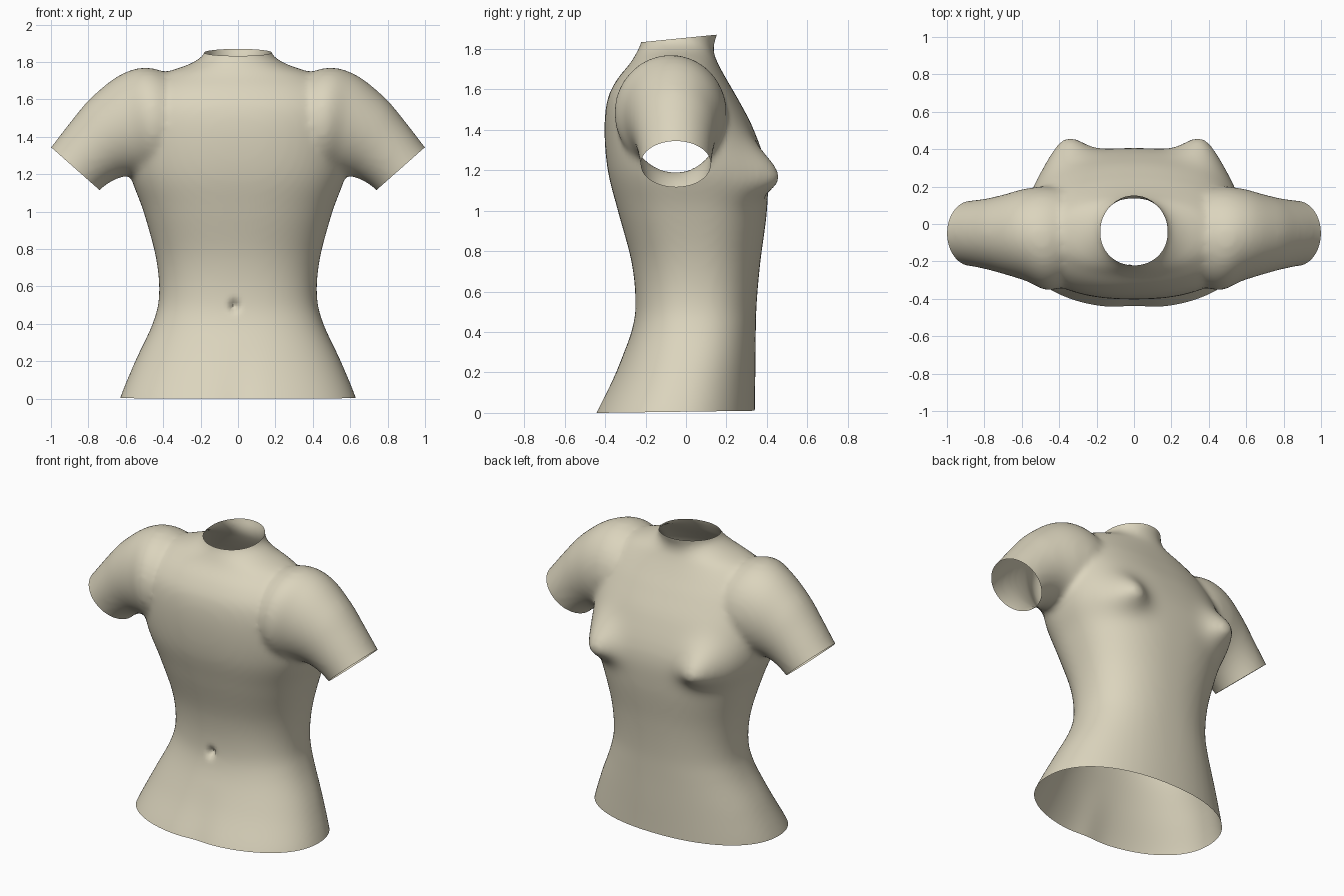
import bpy, bmesh, math
from mathutils import Vector

if "Cube" in bpy.data.objects:
    bpy.data.objects.remove(bpy.data.objects["Cube"])

# Torso stations: z, half width, y of the -y side, y of the +y side, squareness
TORSO = [
    (-0.12, 0.66, -0.50, 0.34, 2.2), (0.0, 0.632, -0.45, 0.34, 2.2),
    (0.2, 0.55, -0.35, 0.343, 2.2), (0.4, 0.457, -0.27, 0.345, 2.3),
    (0.55, 0.422, -0.25, 0.35, 2.3), (0.75, 0.438, -0.27, 0.368, 2.3),
    (1.0, 0.505, -0.337, 0.40, 2.4), (1.2, 0.575, -0.387, 0.40, 2.4),
    (1.4, 0.585, -0.403, 0.335, 2.4), (1.55, 0.56, -0.388, 0.258, 2.4),
    (1.65, 0.51, -0.34, 0.20, 2.3), (1.73, 0.42, -0.275, 0.157, 2.1),
    (1.785, 0.27, -0.243, 0.137, 2.0), (1.83, 0.192, -0.222, 0.14, 2.0),
    (1.87, 0.175, -0.215, 0.155, 2.0), (1.95, 0.17, -0.21, 0.17, 2.0),
]
# Sleeve stations: upper x, z, lower x, z, y of the -y side, y of the +y side
SLEEVE = [
    (0.25, 1.68, 0.25, 1.30, -0.27, 0.16), (0.46, 1.768, 0.42, 1.20, -0.355, 0.20),
    (0.62, 1.737, 0.53, 1.19, -0.305, 0.19), (0.78, 1.615, 0.60, 1.19, -0.268, 0.158),
    (0.89, 1.487, 0.67, 1.165, -0.243, 0.137), (1.0, 1.345, 0.74, 1.115, -0.225, 0.125),
    (1.07, 1.265, 0.81, 1.035, -0.22, 0.12),
]


def smooth_stations(rows, steps):
    """Catmull-Rom interpolation between stations."""
    out = []
    for i in range(len(rows) - 1):
        a, b = rows[max(i - 1, 0)], rows[i]
        c, d = rows[i + 1], rows[min(i + 2, len(rows) - 1)]
        for k in range(steps):
            t = k / steps
            out.append([0.5 * (2*q + (r - p)*t + (2*p - 5*q + 4*r - s)*t*t
                               + (3*q - p - 3*r + s)*t**3)
                        for p, q, r, s in zip(a, b, c, d)])
    return out + [list(rows[-1])]


def loft(bm, rings):
    """Closed tube through rings of points."""
    loops = [[bm.verts.new(p) for p in ring] for ring in rings]
    n = len(loops[0])
    faces = [bm.faces.new((a[j], a[(j+1) % n], b[(j+1) % n], b[j]))
             for a, b in zip(loops, loops[1:]) for j in range(n)]
    faces += [bm.faces.new(loops[0]), bm.faces.new(loops[-1])]
    bmesh.ops.recalc_face_normals(bm, faces=faces)


def power(v, n):
    return math.copysign(abs(v) ** (2 / n), v)


def torso_ring(z, w, y0, y1, n, count=96):
    ring = []
    for j in range(count):
        a = 2 * math.pi * j / count
        x = w * power(math.cos(a), n)
        s = math.sin(a)
        y = (y0 + y1) / 2 + (y1 - y0) / 2 * power(s, n)
        # pair of rounded points on the +y side
        if s > 0:
            sz = 0.15 if z > 1.16 else 0.085
            y += 0.12 * min(1, s * 2) * math.exp(
                -((abs(x) - 0.37) / 0.12) ** 2 - ((z - 1.16) / sz) ** 2)
        # shallow channel down the middle of the lower -y side
        elif z < 0.3:
            y += 0.014 * math.exp(-(x / 0.09) ** 2) * (1 - max(z, 0) / 0.3)
        ring.append((x, y, z))
    return ring


def sleeve_ring(ux, uz, lx, lz, y0, y1, side, count=48):
    ring = []
    for j in range(count):
        a = 2 * math.pi * j / count
        t = 0.5 + 0.5 * math.cos(a)
        ring.append((side * (lx + (ux - lx) * t),
                     (y0 + y1) / 2 + (y1 - y0) / 2 * math.sin(a),
                     lz + (uz - lz) * t))
    return ring


# Solid torso and both sleeves
bm = bmesh.new()
loft(bm, [torso_ring(*r) for r in smooth_stations(TORSO, 6)])
for side in (1, -1):
    loft(bm, [sleeve_ring(*r, side) for r in smooth_stations(SLEEVE, 5)])
mesh = bpy.data.meshes.new("torso_form")
bm.to_mesh(mesh)
bm.free()
form = bpy.data.objects.new("torso_form", mesh)
bpy.context.collection.objects.link(form)

# Blend them into one skin
remesh = form.modifiers.new("blend", 'REMESH')
remesh.mode = 'VOXEL'
remesh.voxel_size = 0.018
relax = form.modifiers.new("relax", 'SMOOTH')
relax.factor = 0.5
relax.iterations = 10
bpy.context.view_layer.update()
deps = bpy.context.evaluated_depsgraph_get()
skin = bpy.data.meshes.new_from_object(form.evaluated_get(deps))
bpy.data.objects.remove(form)

bm = bmesh.new()
bm.from_mesh(skin)

# Small navel dent
for v in bm.verts:
    if v.co.y < -0.1:
        v.co.y += 0.04 * math.exp(-((v.co.x + 0.02) / 0.022) ** 2
                                  - ((v.co.z - 0.495) / 0.028) ** 2)


def cut(point, normal, where):
    """Open the skin beyond a plane, only in the chosen region."""
    faces = [f for f in bm.faces if where(f.calc_center_median())]
    geom = set(faces)
    for f in faces:
        geom.update(f.verts)
        geom.update(f.edges)
    bmesh.ops.bisect_plane(bm, geom=list(geom), plane_co=point, plane_no=normal,
                           clear_outer=True)


# Hem, neck and sleeve openings
cut(Vector((0, 0, 0.006)), Vector((0, 0.014, -1)), lambda c: c.z < 0.2)
cut(Vector((0, -0.03, 1.852)), Vector((0, -0.1, 1)), lambda c: c.z > 1.7 and abs(c.x) < 0.3)
for side in (1, -1):
    cut(Vector((side * 0.87, 0, 1.23)), Vector((side * 0.23, 0, -0.26)),
        lambda c: c.x * side > 0.66 and c.z > 0.8)
bm.to_mesh(skin)
bm.free()

shirt = bpy.data.objects.new("shirt_body", skin)
bpy.context.collection.objects.link(shirt)
cloth = bpy.data.materials.new("beige cloth")
cloth.diffuse_color = (0.71, 0.66, 0.51, 1)
cloth.use_nodes = True
cloth.node_tree.nodes["Principled BSDF"].inputs["Base Color"].default_value = cloth.diffuse_color
skin.materials.clear()
skin.materials.append(cloth)
for p in skin.polygons:
    p.material_index = 0
bpy.context.view_layer.objects.active = shirt
shirt.select_set(True)
bpy.ops.object.shade_smooth_by_angle(angle=math.radians(50))
